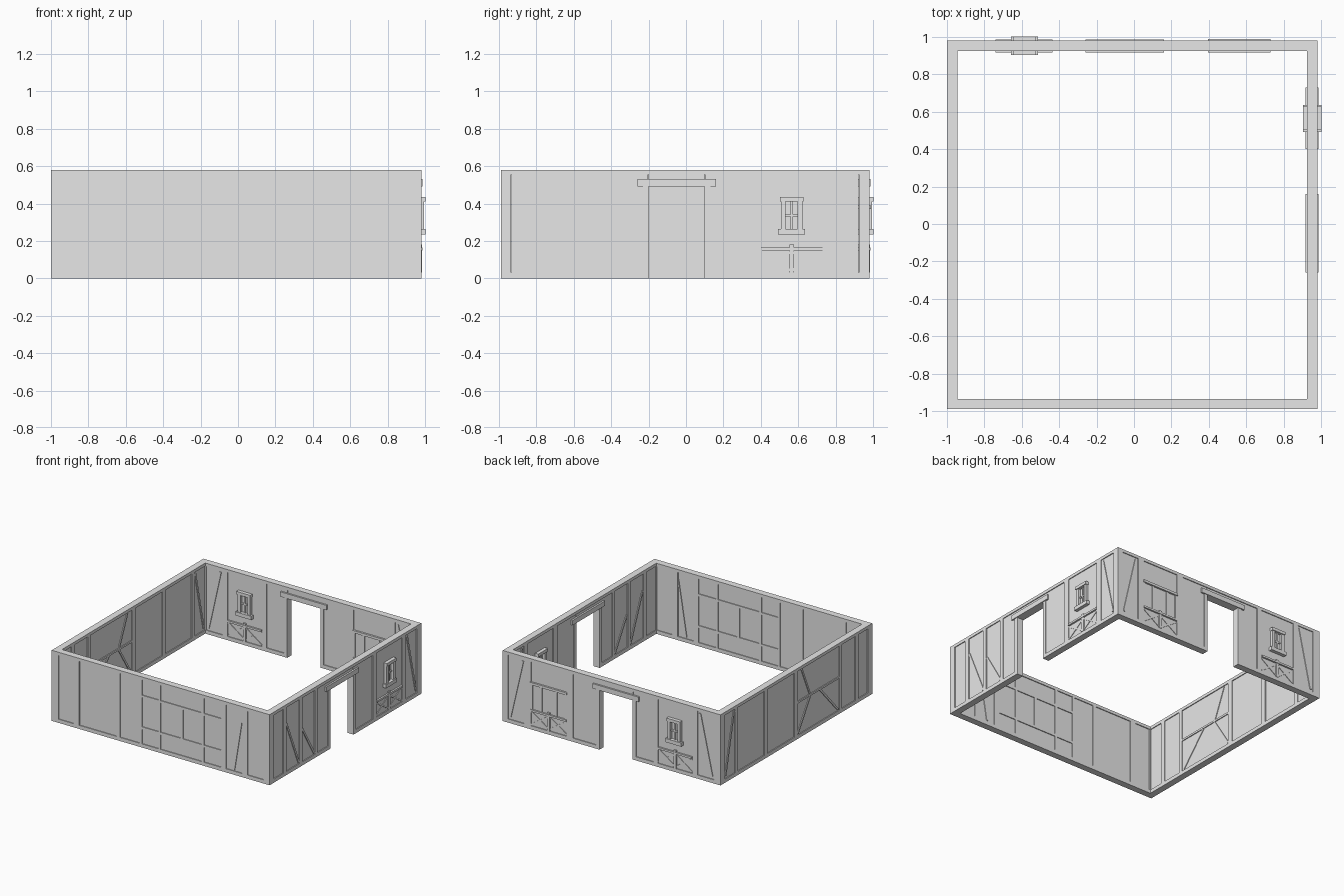
import bpy, bmesh, math
from mathutils import Matrix, Vector

if "Cube" in bpy.data.objects:
    bpy.data.objects.remove(bpy.data.objects["Cube"], do_unlink=True)

H, SILL, PLATE = 0.58, 0.03, 0.555      # wall height, sill beam top, top plate underside
THICK, INSET = 0.055, 0.007             # timber depth, plaster recess
DOOR = (-0.2, 0.1, 0.49)                # opening from, to, height

grey = bpy.data.materials.new("plain_grey")
grey.use_nodes = True
grey.diffuse_color = (0.8, 0.8, 0.8, 1)
grey.node_tree.nodes["Principled BSDF"].inputs["Base Color"].default_value = (0.8, 0.8, 0.8, 1)


class Part:
    """Collects bars of one wall; u runs along the wall, z is up."""

    def __init__(self, name, side, centre):
        self.name, self.side, self.centre = name, side, centre
        self.bm = bmesh.new()

    def box(self, u0, u1, z0, z1, depth=THICK):
        m = Matrix.Translation(((u0 + u1) / 2, 0, (z0 + z1) / 2))
        bmesh.ops.create_cube(self.bm, size=1, matrix=m @ Matrix.Diagonal((u1 - u0, depth, z1 - z0, 1)))

    def brace(self, a, b, width=0.016, depth=THICK - 0.002):
        d = Vector(b) - Vector(a)
        m = Matrix.Translation(((a[0] + b[0]) / 2, 0, (a[1] + b[1]) / 2))
        m = m @ Matrix.Rotation(-math.atan2(d.y, d.x), 4, 'Y')
        bmesh.ops.create_cube(self.bm, size=1, matrix=m @ Matrix.Diagonal((d.length, depth, width, 1)))

    def finish(self):
        for v in self.bm.verts:
            u, d, z = v.co
            v.co = (self.centre + d, u, z) if self.side else (u, self.centre + d, z)
        bmesh.ops.recalc_face_normals(self.bm, faces=self.bm.faces)
        mesh = bpy.data.meshes.new(self.name)
        self.bm.to_mesh(mesh)
        self.bm.free()
        mesh.materials.append(grey)
        bpy.context.collection.objects.link(bpy.data.objects.new(self.name, mesh))


def wall(name, side, centre, lo, hi, posts, door=False):
    """Plaster core plus sill, top plate and posts; returns the open frame part."""
    core = Part(name + "_plaster", side, centre)
    frame = Part(name + "_timbers", side, centre)
    spans = [(lo, DOOR[0]), (DOOR[1], hi)] if door else [(lo, hi)]
    for a, b in spans:
        core.box(a + 0.002, b - 0.002, 0.002, H - 0.002, THICK - 2 * INSET)
        frame.box(a, b, 0, SILL)
    frame.box(lo, hi, PLATE, H)
    for a, b in posts:
        frame.box(a, b, SILL, PLATE)
    if door:
        core.box(DOOR[0], DOOR[1], DOOR[2], H - 0.002, THICK - 2 * INSET)
        for a, b in ((DOOR[0] - 0.03, DOOR[0]), (DOOR[1], DOOR[1] + 0.03)):
            frame.box(a, b, SILL, DOOR[2])
        lintel = Part(name + "_door_lintel", side, centre)
        lintel.box(DOOR[0] - 0.06, DOOR[1] + 0.06, DOOR[2], 0.53, THICK + 0.014)
        lintel.finish()
    core.finish()
    return frame


def small_window(name, side, centre, u):
    w = Part(name, side, centre)
    w.box(u - 0.072, u + 0.072, 0.235, 0.265, 0.098)
    w.box(u - 0.062, u + 0.062, 0.41, 0.435, 0.098)
    for s in (-1, 1):
        w.box(u + s * 0.045 - 0.013, u + s * 0.045 + 0.013, 0.265, 0.41, 0.084)
    w.box(u - 0.006, u + 0.006, 0.265, 0.41, 0.06)
    w.box(u - 0.032, u + 0.032, 0.33, 0.342, 0.06)
    w.finish()


def crossed_apron(name, side, centre, lo, hi):
    """Rail, short middle post and a crossed pair of braces in each half."""
    p = Part(name, side, centre)
    mid = (lo + hi) / 2
    p.box(lo, hi, 0.15, 0.166, THICK + 0.014)
    p.box(mid - 0.012, mid + 0.012, SILL, 0.18, THICK + 0.006)
    for a, b in ((lo, mid), (mid, hi)):
        p.brace((a, 0.145), (b, 0.038), 0.012)
        p.brace((a, 0.038), (b, 0.145), 0.012, THICK - 0.005)
    p.finish()


FRONT, BACK, LEFT_X, RIGHT_X = -0.9625, 0.9525, -0.9725, 0.9525
Y0, Y1 = -0.935, 0.925

# Front wall with a panelled window grid
f = wall("front_wall", False, FRONT, -1, 0.98,
         [(-1, -0.94), (-0.8, -0.75), (-0.41, -0.38), (-0.2, -0.18),
          (0.54, 0.585), (0.73, 0.78), (0.925, 0.98)])
for a, b in ((-0.03, -0.01), (0.362, 0.382)):
    f.box(a, b, SILL, PLATE)
for z in (0.15, 0.41):
    for a, b in ((-0.18, -0.03), (-0.01, 0.362), (0.382, 0.54)):
        f.box(a, b, z, z + 0.02)
f.box(0.17, 0.192, 0.17, 0.41)
f.brace((0.655, 0.04), (0.73, 0.5), 0.012)
f.finish()

# Back wall with a door, a small window and a triple window
b = wall("back_wall", False, BACK, -1, 0.98,
         [(-1, -0.94), (-0.79, -0.745), (-0.43, -0.39), (0.34, 0.4),
          (0.725, 0.78), (0.93, 0.98)], True)
b.brace((-0.81, 0.54), (-0.92, 0.05))
b.brace((0.8, 0.54), (0.915, 0.05))
b.finish()
small_window("back_small_window", False, BACK, -0.585)
crossed_apron("back_apron_right", False, BACK, -0.74, -0.435)
crossed_apron("back_apron_left", False, BACK, 0.4, 0.725)
t = Part("back_triple_window", False, BACK)
t.box(0.395, 0.73, 0.37, 0.39, THICK + 0.016)
for u in (0.408, 0.493, 0.632, 0.717):
    t.box(u - 0.008, u + 0.008, 0.166, 0.37)
t.finish()

# Right-hand side wall with a door and a small window
r = wall("east_wall", True, RIGHT_X, Y0, Y1,
         [(-0.81, -0.77), (-0.6, -0.565), (-0.4, -0.37), (0.35, 0.4), (0.73, 0.78)], True)
r.brace((-0.765, 0.42), (-0.605, 0.04))
r.brace((-0.56, 0.3), (-0.405, 0.04))
r.brace((0.8, 0.54), (0.915, 0.05))
r.finish()
small_window("east_small_window", True, RIGHT_X, 0.565)
crossed_apron("east_apron", True, RIGHT_X, 0.4, 0.73)

# Opposite side wall with a braced bay
w = wall("west_wall", True, LEFT_X, Y0, Y1,
         [(-0.81, -0.77), (-0.6, -0.565), (-0.025, 0.02), (0.37, 0.41), (0.75, 0.79)])
w.box(-0.565, -0.025, 0.29, 0.306)
w.brace((-0.19, 0.3), (-0.08, 0.55))
w.brace((-0.19, 0.29), (-0.03, 0.04))
w.brace((-0.32, 0.29), (-0.55, 0.04))
w.brace((0.8, 0.54), (0.91, 0.05))
w.finish()
